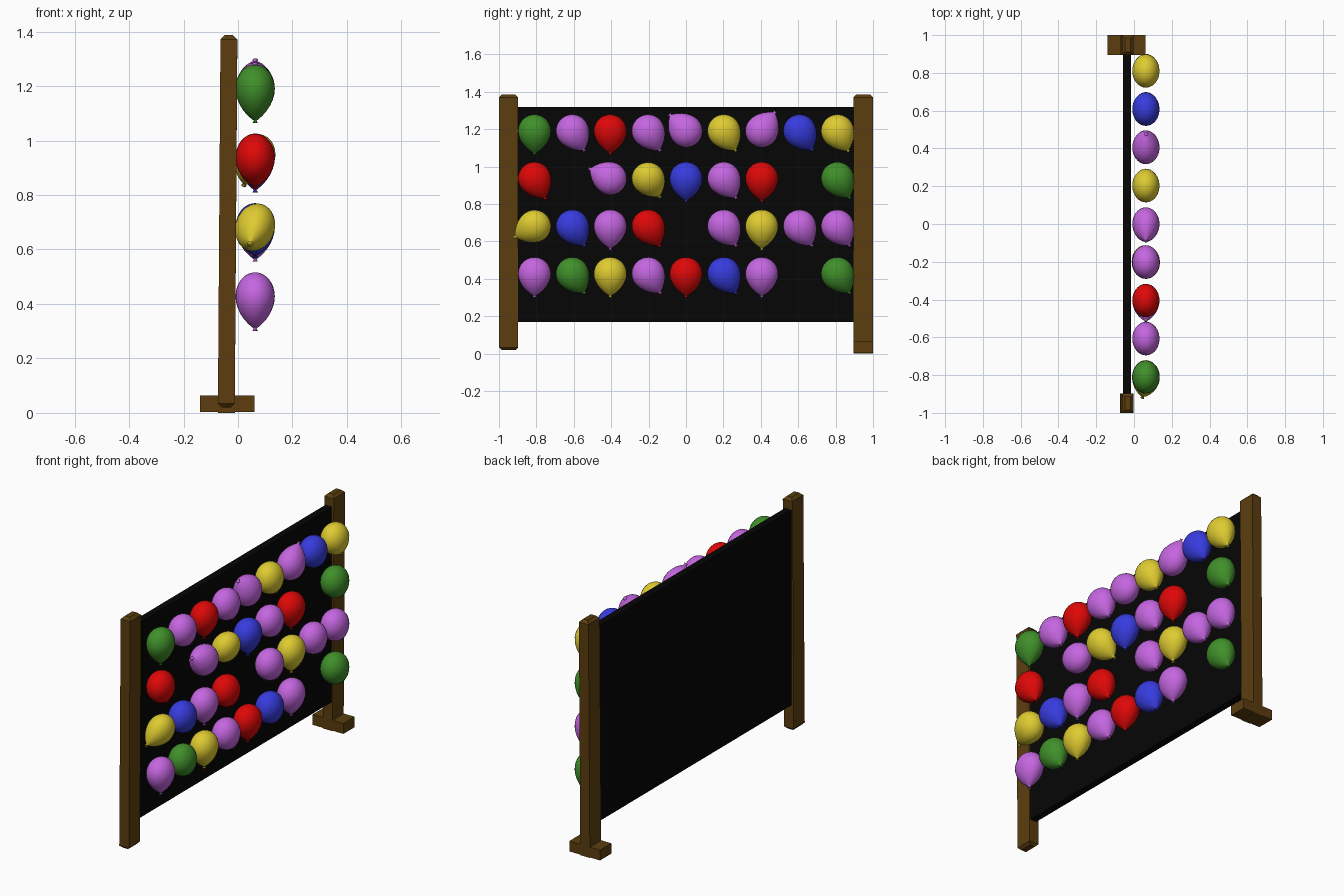
import bpy, bmesh
from math import sin, cos, pi, radians

if "Cube" in bpy.data.objects:
    bpy.data.objects.remove(bpy.data.objects["Cube"])


def material(name, rgb):
    m = bpy.data.materials.new(name)
    m.diffuse_color = [(c / 255) ** 2.2 for c in rgb] + [1]
    m.use_nodes = True
    m.node_tree.nodes["Principled BSDF"].inputs["Base Color"].default_value = m.diffuse_color
    return m


COLOURS = {
    "P": ("purple", (196, 102, 224)),
    "R": ("red", (222, 16, 16)),
    "Y": ("yellow", (222, 202, 52)),
    "G": ("green", (66, 142, 46)),
    "B": ("blue", (58, 62, 222)),
}
wood = material("wood", (92, 64, 22))
black = material("black_board", (14, 14, 14))


def add_object(name, bm, mat):
    bmesh.ops.recalc_face_normals(bm, faces=bm.faces)
    me = bpy.data.meshes.new(name)
    bm.to_mesh(me)
    bm.free()
    me.materials.append(mat)
    ob = bpy.data.objects.new(name, me)
    bpy.context.collection.objects.link(ob)
    return ob


def box(name, lo, hi, mat, top_chamfer=0, bottom_chamfer=0, lean=0):
    """Box with optional chamfered ends, leaning towards +x at the top."""
    bm = bmesh.new()
    bmesh.ops.create_cube(bm, size=1)
    for v in bm.verts:
        v.co = [(a + b) / 2 + c * (b - a) for a, b, c in zip(lo, hi, v.co)]
    mid = (lo[2] + hi[2]) / 2
    for up, size in ((True, top_chamfer), (False, bottom_chamfer)):
        if size:
            edges = [e for e in bm.edges if all((v.co.z > mid) == up for v in e.verts)]
            bmesh.ops.bevel(bm, geom=edges, offset=size, segments=1, affect="EDGES")
    for v in bm.verts:
        v.co.x += lean * (v.co.z - mid)
    return add_object(name, bm, mat)


# Board, posts and the single foot
box("backboard", (-.058, -.9, .17), (-.016, .9, 1.32), black)
box("front_post", (-.069, -1, .02), (-.007, -.897, 1.387), wood, .016, .014, .007)
box("rear_post", (-.069, .895, 0), (-.007, 1, 1.387), wood, .016, 0, .007)
box("rear_foot", (-.14, .895, .003), (.06, 1, .064), wood)

# Balloon profile: round dome, tapering neck and flared knot
R, SEG = .088, 28
PROFILE = [(R * sin(i * pi / 16), R * cos(i * pi / 16)) for i in range(1, 9)]
PROFILE += [(.086, -.02), (.079, -.041), (.067, -.063), (.050, -.084),
            (.030, -.102), (.013, -.114), (.006, -.118), (.012, -.127)]


def balloon_mesh(name, mat):
    bm = bmesh.new()
    rings = [[bm.verts.new((r * cos(2 * pi * k / SEG), r * sin(2 * pi * k / SEG), z))
              for k in range(SEG)] for r, z in PROFILE]
    pole, tip = bm.verts.new((0, 0, R)), bm.verts.new((0, 0, -.122))
    for k in range(SEG):
        n = (k + 1) % SEG
        bm.faces.new((pole, rings[0][k], rings[0][n]))
        bm.faces.new((tip, rings[-1][n], rings[-1][k]))
        for a, b in zip(rings, rings[1:]):
            bm.faces.new((a[k], b[k], b[n], a[n]))
    bmesh.ops.recalc_face_normals(bm, faces=bm.faces)
    for f in bm.faces:
        f.smooth = True
    me = bpy.data.meshes.new(name)
    bm.to_mesh(me)
    bm.free()
    me.materials.append(mat)
    return me


meshes = {k: balloon_mesh(n + "_balloon", material(n, c)) for k, (n, c) in COLOURS.items()}

# Balloon grid: colours per row from -y to +y, and the tilt of each knot
ROWS = [
    (1.191, "GPRPPYPBY", (0, 31, 0, 31, -135, 31, 145, 34, 28)),
    (.937, "R.PYBPR.G", (28, 0, -115, 30, 0, 32, 0, 0, 32)),
    (.682, "YBPR.PYPP", (-60, 32, 0, 30, 0, 32, 0, 32, 32)),
    (.428, "PGYPRBP.G", (0, 32, 0, 32, 0, 32, 0, 0, 32)),
]
SIDEWAYS = {(1, 3): 22, (2, 0): 17}
for i, (z, colours, tilts) in enumerate(ROWS):
    for j, (c, tilt) in enumerate(zip(colours, tilts)):
        if c == ".":
            continue
        ob = bpy.data.objects.new(f"{COLOURS[c][0]}_balloon_{i + 1}_{j + 1}", meshes[c])
        ob.location = (.063, (j - 4) * .2025, z)
        ob.rotation_euler = (radians(tilt), radians(SIDEWAYS.get((i, j), 0)), 0)
        ob.scale = (.82, 1, 1)
        bpy.context.collection.objects.link(ob)
